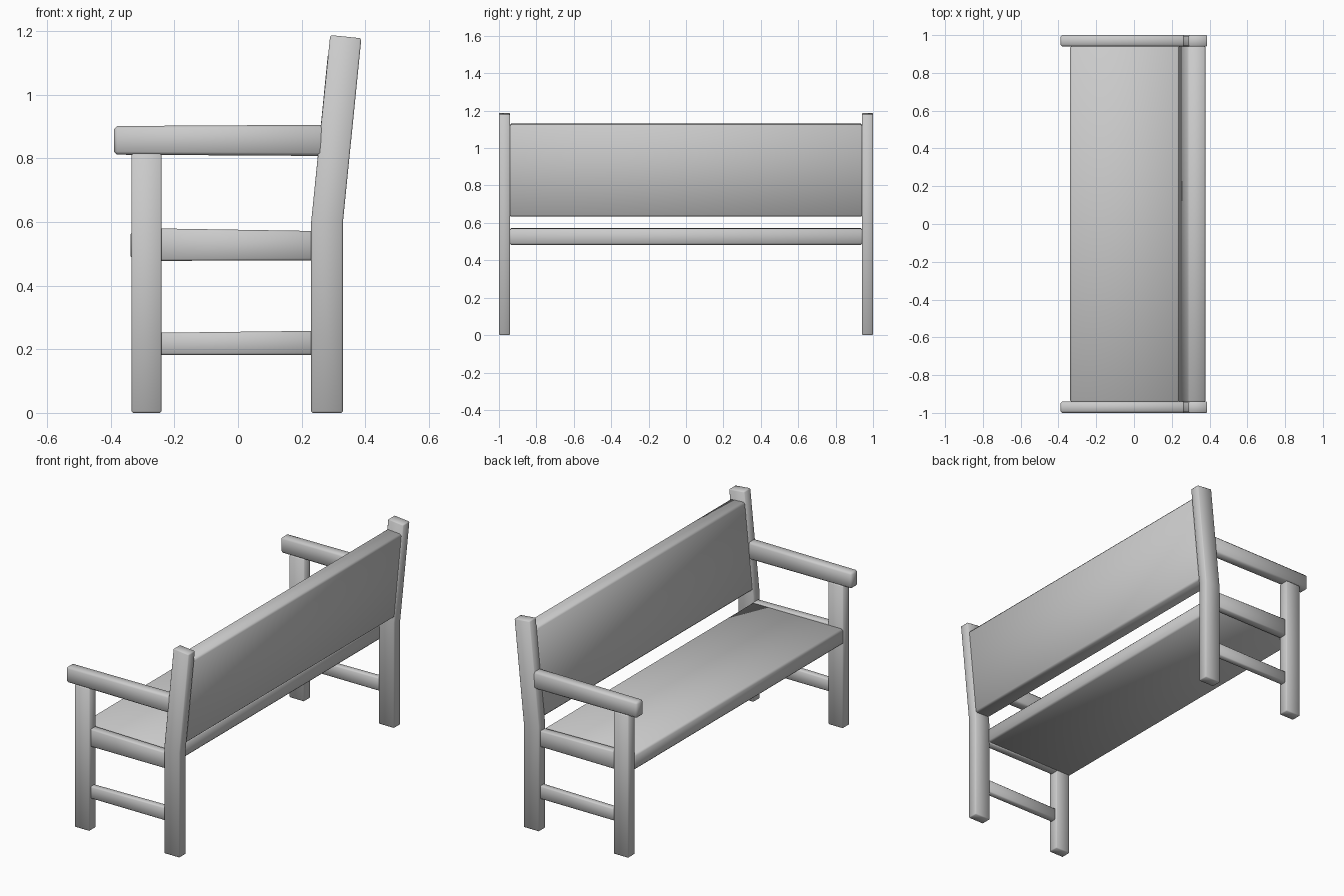
import bpy, bmesh, math

if "Cube" in bpy.data.objects:
    bpy.data.objects.remove(bpy.data.objects["Cube"])


def prism(name, profile, y0, y1, bevel=0.008):
    """Extrude an (x, z) side profile from y0 to y1, chamfer and smooth it."""
    bm = bmesh.new()
    face = bm.faces.new([bm.verts.new((x, y0, z)) for x, z in profile])
    ext = bmesh.ops.extrude_face_region(bm, geom=[face])["geom"]
    for v in ext:
        if isinstance(v, bmesh.types.BMVert):
            v.co.y = y1
    bmesh.ops.recalc_face_normals(bm, faces=bm.faces)
    sharp = [e for e in bm.edges if e.calc_face_angle(0) > math.radians(30)]
    bmesh.ops.bevel(bm, geom=sharp, offset=bevel, segments=1,
                    affect='EDGES', profile=0.5)
    bmesh.ops.recalc_face_normals(bm, faces=bm.faces)
    mesh = bpy.data.meshes.new(name)
    bm.to_mesh(mesh)
    bm.free()
    obj = bpy.data.objects.new(name, mesh)
    bpy.context.collection.objects.link(obj)
    bpy.ops.object.select_all(action='DESELECT')
    obj.select_set(True)
    bpy.context.view_layer.objects.active = obj
    bpy.ops.object.shade_smooth_by_angle(angle=math.radians(60))
    return obj


# End frame parts: side profile, inner and outer y, chamfer
frame = {
    "front_leg": ([(-.335, 0), (-.24, 0), (-.24, .815), (-.335, .815)],
                  .94, 1, .005),
    "back_post": ([(.23, 0), (.33, 0), (.33, .6), (.388, 1.178),
                   (.29, 1.188), (.23, .6)], .94, 1, .005),
    "armrest": ([(-.39, .812), (.27, .808), (.27, .906), (-.39, .902)],
                .94, 1, .010),
    "seat_rail": ([(-.25, .478), (.24, .48), (.24, .572), (-.25, .58)],
                  .94, .988, .006),
    "lower_stretcher": ([(-.25, .182), (.24, .182), (.24, .258), (-.25, .252)],
                        .95, .988, .006),
}
for part, (profile, y0, y1, bevel) in frame.items():
    for side, s in (("left", -1), ("right", 1)):
        prism(f"{part}_{side}", profile, s * y0, s * y1, bevel)

# Seat slab between the end frames
prism("seat", [(-.338, .482), (.24, .482), (.24, .57), (-.338, .572)],
      -.945, .945, .010)

# Backrest slab, leaning with the posts
prism("backrest", [(.234, .637), (.332, .633), (.380, 1.125), (.283, 1.132)],
      -.945, .945, .010)
